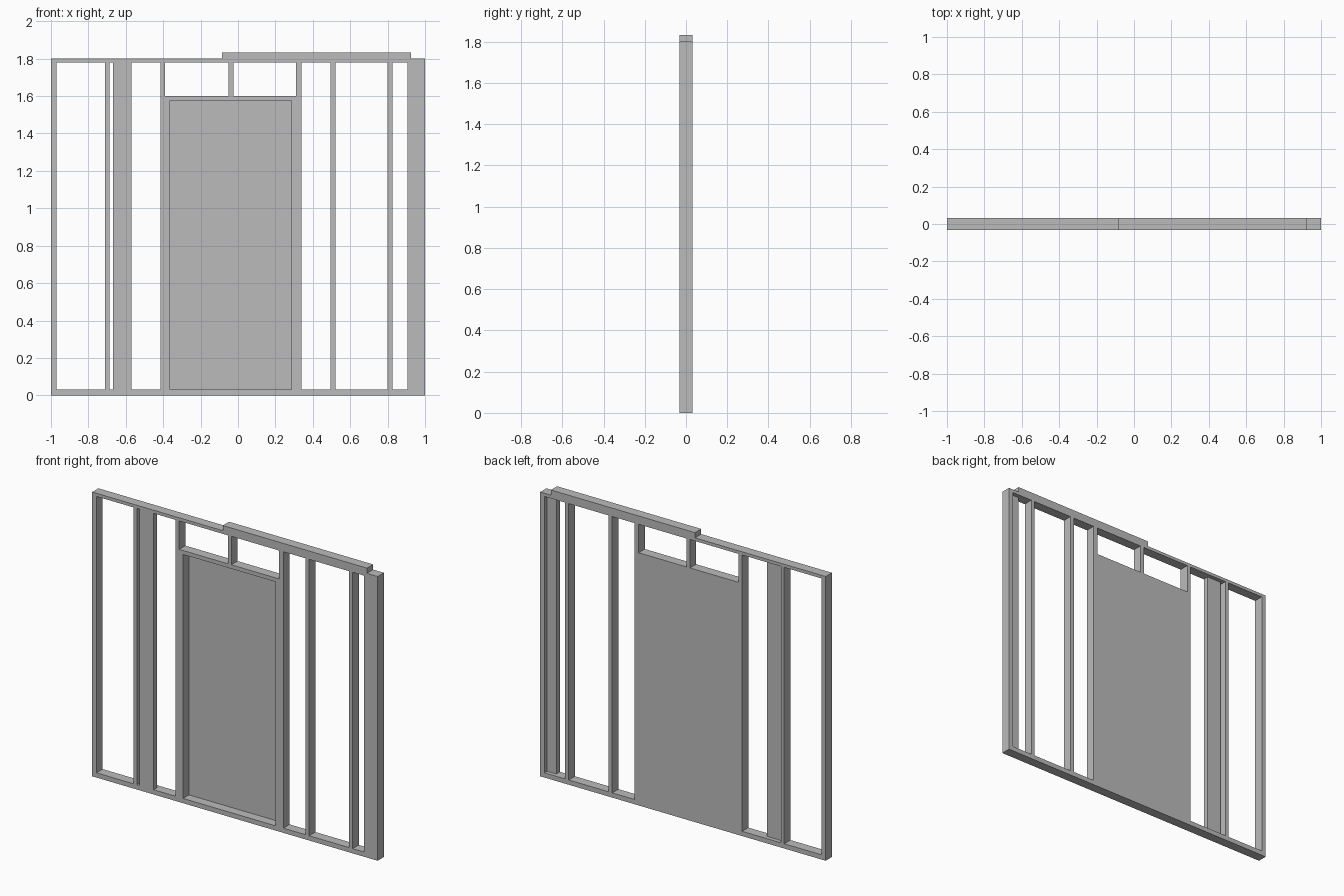
import bpy

cube = bpy.data.objects.get("Cube")
if cube:
    bpy.data.objects.remove(cube, do_unlink=True)

GREY = (0.5, 0.5, 0.5, 1.0)
mat = bpy.data.materials.new("plain_grey")
mat.use_nodes = True
mat.diffuse_color = GREY
mat.node_tree.nodes["Principled BSDF"].inputs["Base Color"].default_value = GREY

FRONT, BACK = -0.031, 0.031
BOARD_BACK = 0.005           # back of the thin front boards
SILL, HEAD, TOP = 0.03, 1.78, 1.80


def beam(name, x0, x1, z0, z1, y0=FRONT, y1=BACK):
    """Rectangular timber given by its extents."""
    bpy.ops.mesh.primitive_cube_add(
        size=1, location=((x0 + x1) / 2, (y0 + y1) / 2, (z0 + z1) / 2))
    ob = bpy.context.object
    ob.name = name
    ob.scale = (x1 - x0, y1 - y0, z1 - z0)
    bpy.ops.object.transform_apply(location=False, rotation=False, scale=True)
    ob.data.materials.append(mat)
    return ob


# Horizontal plates
beam("bottom_plate", -1, 1, 0, SILL)
beam("top_plate", -1, 1, HEAD, TOP)
beam("upper_cap_plate", -0.085, 0.925, TOP, 1.833)

# Full-height studs
studs = {
    "right_end_stud": (-1, -0.97),
    "right_stud": (-0.71, -0.687),
    "right_door_stud": (-0.415, -0.39),
    "left_door_stud": (0.31, 0.34),
    "left_stud": (0.495, 0.52),
    "left_outer_stud": (0.80, 0.825),
    "left_end_stud": (0.97, 1),
}
for name, (x0, x1) in studs.items():
    beam(name, x0, x1, SILL, HEAD)

# Thin boards flush with the front
beam("right_front_board", -0.668, -0.57, SILL, HEAD, FRONT, BOARD_BACK)
beam("left_front_board", 0.905, 0.97, SILL, HEAD, FRONT, BOARD_BACK)

# Door opening: jack studs, lintel, short stud and back panel
beam("right_jack_stud", -0.39, -0.363, SILL, 1.575)
beam("left_jack_stud", 0.285, 0.31, SILL, 1.575)
beam("door_lintel", -0.39, 0.31, 1.575, 1.6)
beam("short_stud", -0.05, -0.025, 1.6, HEAD)
beam("door_back_panel", -0.363, 0.285, SILL, 1.575, BACK - 0.003, BACK)
